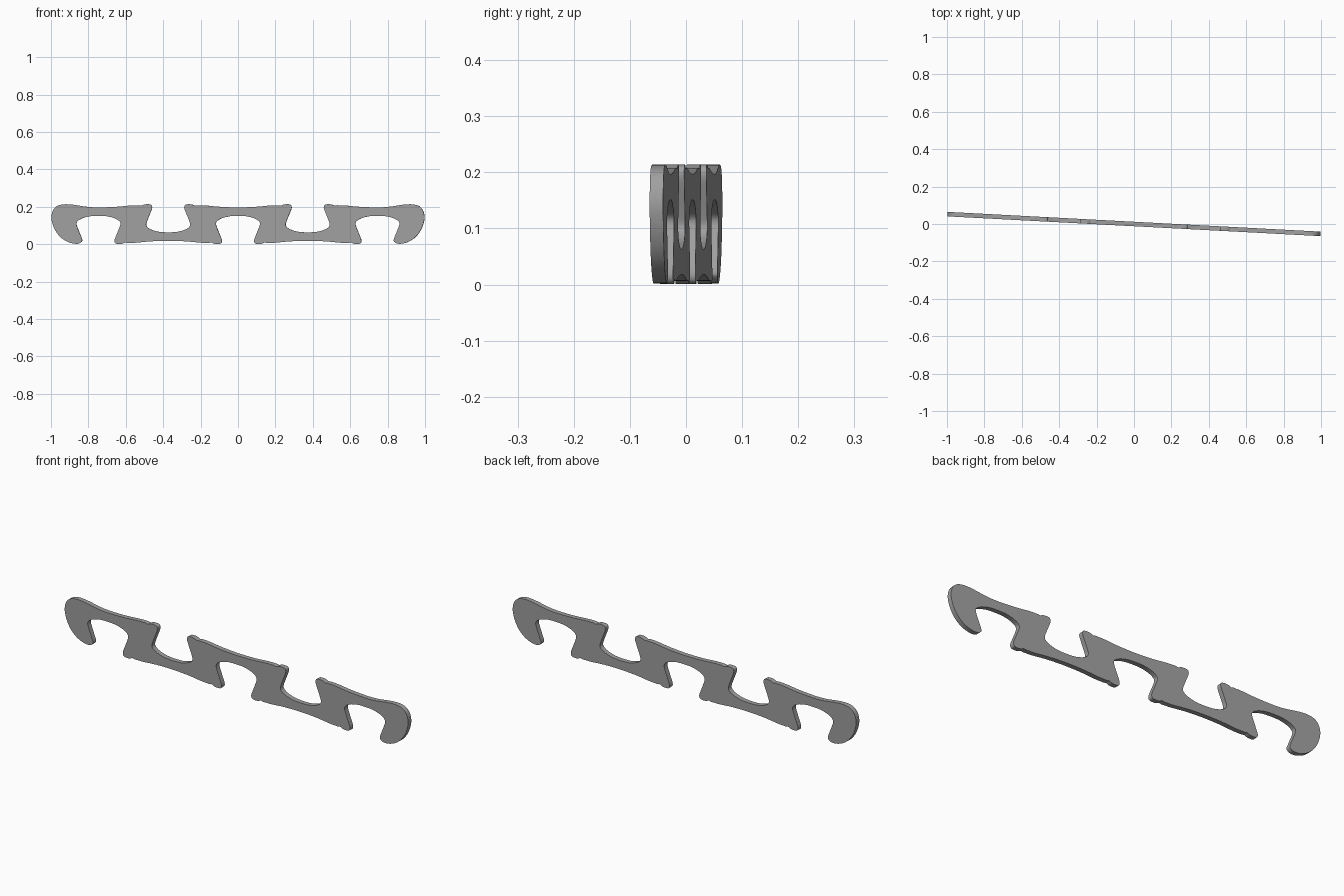
import bpy, bmesh, math
from mathutils import Vector

if "Cube" in bpy.data.objects:
    bpy.data.objects.remove(bpy.data.objects["Cube"])

PITCH = 0.3735      # spacing between alternating notches
HEIGHT = 0.2185     # flip height for upper notches
THICK = 0.024

# Half notch: crown, undercut wall, rounded lip
wall = [(0, .153), (.045, .151), (.085, .141), (.110, .127), (.118, .112),
        (.112, .090), (.098, .055), (.087, .026)]
lip = [(.088, .011), (.097, .004), (.118, .003), (.132, .006), (.142, .011),
       (.156, .0085), (.172, .009)]
waist = [(.205, .010), (.280, .017)]
half = wall + lip + waist + [(PITCH, .020)]

# Rounded hook at the end of the plate
hook = [(.838, .014), (.855, .005), (.885, .006), (.925, .021), (.960, .050),
        (.985, .090), (.998, .135), (.995, .170), (.980, .197), (.955, .211),
        (.920, .2155), (.875, .212), (.810, .202)]


def flip(pts):
    return [(x, HEIGHT - z) for x, z in pts]


def shift(pts, centre, sign=1):
    return [(centre + sign * x, z) for x, z in pts]


# Right half of the outline: lower edge, end hook, upper edge back to centre
right = half[:-1]
right += shift(half, 2 * PITCH, -1)[::-1][:-1]
right += shift(wall, 2 * PITCH) + hook
right += flip(shift(half, PITCH)[::-1])[:-1]
right += flip(shift(half, PITCH, -1))
outline = right + [(-x, z) for x, z in right[1:-1]][::-1]


def smooth_loop(pts, steps=4):
    """Closed Catmull-Rom curve through the points."""
    p = [Vector(q) for q in pts]
    n, out = len(p), []
    for i in range(n):
        a, b, c, d = p[i - 1], p[i], p[(i + 1) % n], p[(i + 2) % n]
        for k in range(steps):
            t = k / steps
            out.append(0.5 * (2 * b + (c - a) * t + (2 * a - 5 * b + 4 * c - d) * t * t
                              + (3 * b - a - 3 * c + d) * t ** 3))
    return out


# Extrude the outline into a plate and turn it slightly about z
loop = smooth_loop(outline)
low = min(v.y for v in loop)
angle = math.radians(-3.03)
ca, sa = math.cos(angle), math.sin(angle)
bm = bmesh.new()
rings = []
for y in (-THICK / 2, THICK / 2):
    rings.append([bm.verts.new((v.x * ca - y * sa, v.x * sa + y * ca, v.y - low + .001))
                  for v in loop])
front, back = rings
bm.faces.new(front)
bm.faces.new(back[::-1])
for i in range(len(loop)):
    j = (i + 1) % len(loop)
    bm.faces.new((front[j], front[i], back[i], back[j]))
bmesh.ops.recalc_face_normals(bm, faces=bm.faces[:])
mesh = bpy.data.meshes.new("notched_plate")
bm.to_mesh(mesh)
bm.free()
plate = bpy.data.objects.new("notched_plate", mesh)
bpy.context.collection.objects.link(plate)

# Dark grey finish
grey = bpy.data.materials.new("dark_grey")
grey.diffuse_color = (0.35, 0.35, 0.35, 1)
grey.use_nodes = True
grey.node_tree.nodes["Principled BSDF"].inputs["Base Color"].default_value = grey.diffuse_color
mesh.materials.append(grey)

bpy.context.view_layer.objects.active = plate
plate.select_set(True)
bpy.ops.object.shade_smooth_by_angle(angle=math.radians(35))
